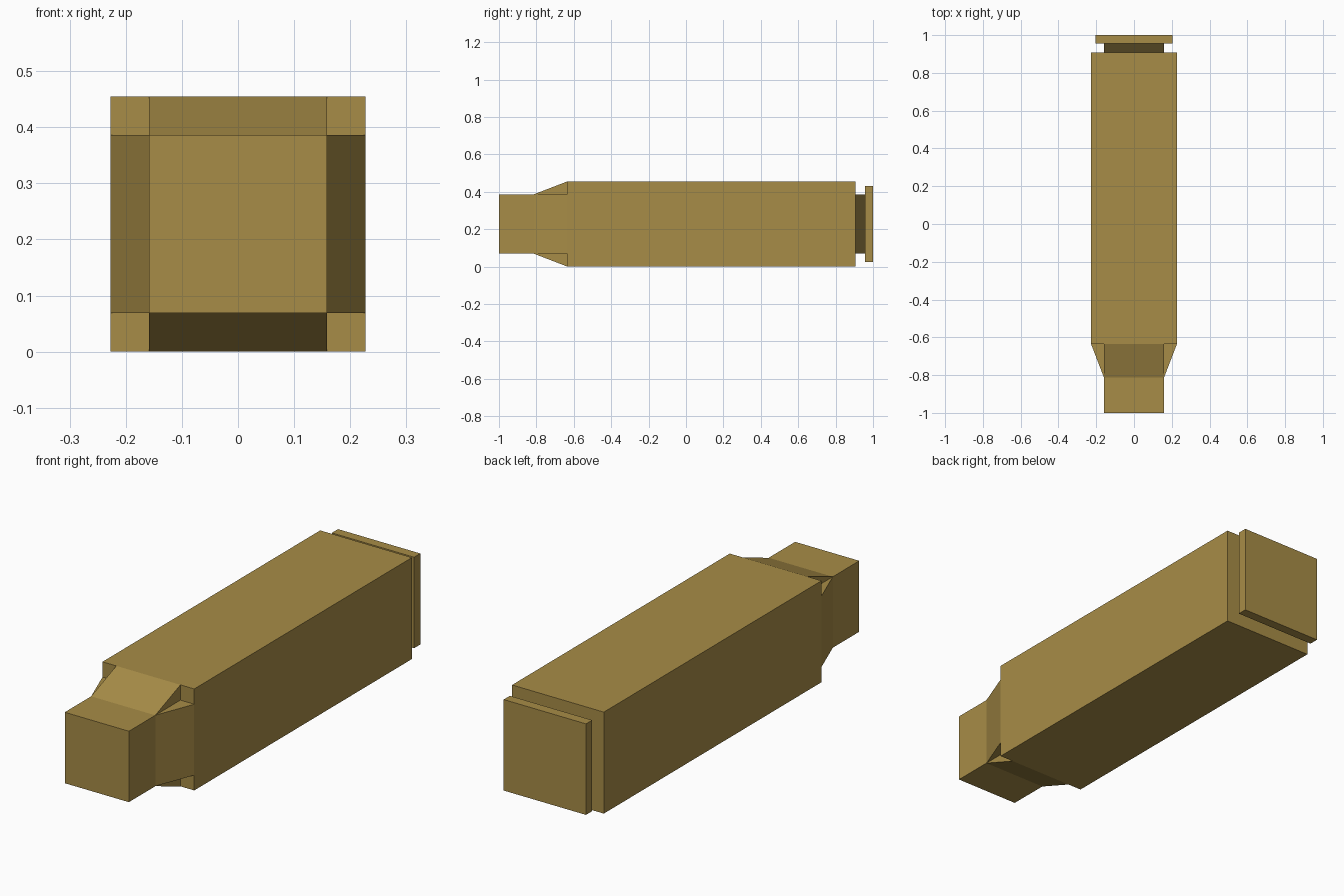
import bpy
import bmesh
from mathutils import Matrix

if "Cube" in bpy.data.objects:
    bpy.data.objects.remove(bpy.data.objects["Cube"])

MID = 0.2275     # height of the long axis
BODY = 0.2275    # half width of the body
NECK = 0.159     # half width of the neck and groove
RIM = 0.204      # half width of the rim
Y_NECK, Y_TAPER, Y_BODY = -1.0, -0.813, -0.635
Y_GROOVE, Y_RIM, Y_END = 0.907, 0.956, 1.0


def material(name, color):
    m = bpy.data.materials.new(name)
    m.diffuse_color = (*color, 1.0)
    m.use_nodes = True
    m.node_tree.nodes["Principled BSDF"].inputs["Base Color"].default_value = m.diffuse_color
    return m


brass = material("brass", (0.39, 0.265, 0.063))
dark_brass = material("dark brass", (0.085, 0.058, 0.016))


def finish(name, bm, mat):
    bmesh.ops.recalc_face_normals(bm, faces=bm.faces)
    mesh = bpy.data.meshes.new(name)
    bm.to_mesh(mesh)
    bm.free()
    mesh.materials.append(mat)
    obj = bpy.data.objects.new(name, mesh)
    obj.location.z = MID
    bpy.context.collection.objects.link(obj)


def square_bar(name, half, y0, y1, mat):
    """Square bar along y, centred on the long axis."""
    bm = bmesh.new()
    bmesh.ops.create_cube(bm, size=1)
    bmesh.ops.scale(bm, vec=(2 * half, y1 - y0, 2 * half), verts=bm.verts)
    bmesh.ops.translate(bm, vec=(0, (y0 + y1) / 2, 0), verts=bm.verts)
    finish(name, bm, mat)


def wedge(name, angle):
    """Solid ramp from neck to body, turned about the long axis."""
    bm = bmesh.new()
    profile = [(Y_TAPER, NECK), (Y_BODY, BODY), (Y_BODY, NECK)]
    face = bm.faces.new([bm.verts.new((-NECK, y, z)) for y, z in profile])
    ext = bmesh.ops.extrude_face_region(bm, geom=[face], use_keep_orig=True)
    top = [v for v in ext["geom"] if isinstance(v, bmesh.types.BMVert)]
    bmesh.ops.translate(bm, vec=(2 * NECK, 0, 0), verts=top)
    bm.transform(Matrix.Rotation(angle, 4, 'Y'))
    finish(name, bm, brass)


# Main parts along the axis
square_bar("neck", NECK, Y_NECK, Y_BODY, brass)
square_bar("body", BODY, Y_BODY, Y_GROOVE, brass)
square_bar("groove", NECK, Y_GROOVE, Y_RIM, dark_brass)
square_bar("rim", RIM, Y_RIM, Y_END, brass)

# Four shoulder ramps
for i, side in enumerate(("top", "right", "bottom", "left")):
    wedge("shoulder_" + side, i * 1.5707963)
